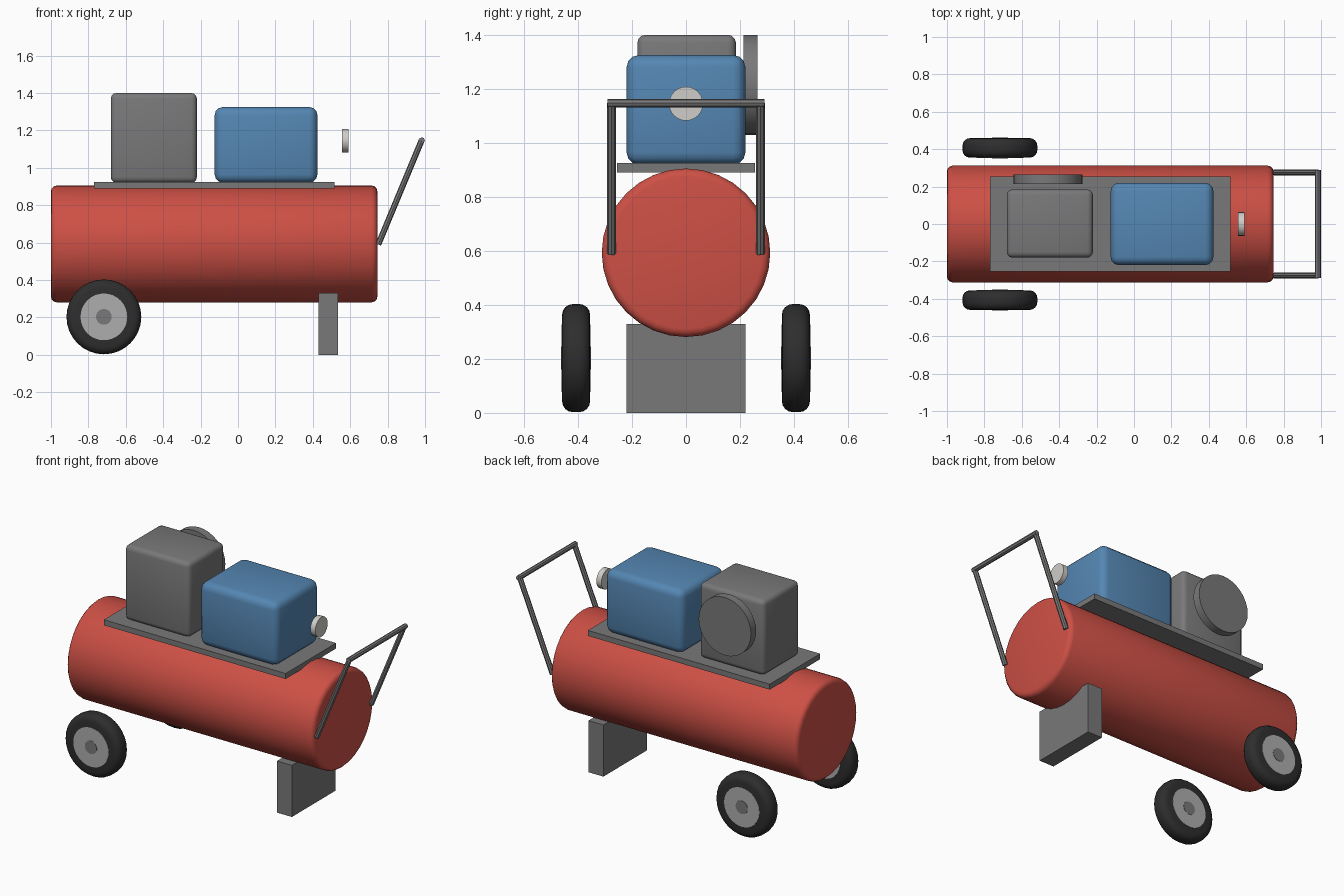
import bpy
import math
from mathutils import Vector

cube = bpy.data.objects.get("Cube")
if cube:
    bpy.data.objects.remove(cube, do_unlink=True)


def material(name, r, g, b):
    m = bpy.data.materials.new(name)
    m.use_nodes = True
    m.diffuse_color = (r, g, b, 1)
    bsdf = next(n for n in m.node_tree.nodes if n.type == 'BSDF_PRINCIPLED')
    bsdf.inputs["Base Color"].default_value = (r, g, b, 1)
    bsdf.inputs["Roughness"].default_value = 0.6
    return m


RED = material("tank red", 0.61, 0.08, 0.06)
BLUE = material("motor blue", 0.09, 0.24, 0.45)
GREY = material("metal grey", 0.19, 0.19, 0.195)
BLACK = material("tyre black", 0.027, 0.027, 0.027)
SILVER = material("hub silver", 0.42, 0.42, 0.43)
PALE = material("gauge pale", 0.62, 0.61, 0.58)


def finish(name, mat, bevel=0, segments=3):
    ob = bpy.context.object
    ob.name = ob.data.name = name
    ob.data.materials.append(mat)
    if bevel:
        mod = ob.modifiers.new("Rounded edges", 'BEVEL')
        mod.width, mod.segments = bevel, segments
        mod.limit_method, mod.angle_limit = 'ANGLE', math.radians(40)
        bpy.ops.object.modifier_apply(modifier=mod.name)
    bpy.ops.object.shade_smooth_by_angle(angle=math.radians(35))
    return ob


def box(name, mat, low, high, bevel=0):
    low, high = Vector(low), Vector(high)
    bpy.ops.mesh.primitive_cube_add(size=1, location=(low + high) / 2)
    bpy.context.object.scale = high - low
    bpy.ops.object.transform_apply(location=False, rotation=False, scale=True)
    return finish(name, mat, bevel)


def rod(name, mat, start, end, radius, sides=32, bevel=0, segments=3):
    start, end = Vector(start), Vector(end)
    axis = end - start
    bpy.ops.mesh.primitive_cylinder_add(vertices=sides, radius=radius, depth=axis.length,
                                        location=(start + end) / 2,
                                        rotation=axis.to_track_quat('Z', 'Y').to_euler())
    return finish(name, mat, bevel, segments)


# Air tank with its mounting plate and front foot
rod("air_tank", RED, (-1, 0, 0.593), (0.745, 0, 0.593), 0.312, 32, 0.03)
box("mounting_plate", GREY, (-0.77, -0.255, 0.89), (0.515, 0.255, 0.925))
box("support_foot", GREY, (0.43, -0.22, 0), (0.535, 0.22, 0.33))

# Pump, flywheel, motor and gauge
box("pump", GREY, (-0.68, -0.18, 0.92), (-0.22, 0.185, 1.4), 0.03)
rod("flywheel", GREY, (-0.46, 0.213, 1.215), (-0.46, 0.265, 1.215), 0.185)
box("motor", BLUE, (-0.125, -0.22, 0.92), (0.425, 0.22, 1.325), 0.045)
rod("gauge", PALE, (0.555, 0, 1.145), (0.59, 0, 1.145), 0.063, 24)

# Wheels, with hubs showing on both faces
for side, s in (("left", 1), ("right", -1)):
    tag = "back" if s > 0 else "front"
    for part, mat, radius, inner, outer, bevel in (
            ("tyre", BLACK, 0.2, 0.355, 0.459, 0.04),
            ("hub", SILVER, 0.125, 0.353, 0.461, 0),
            ("axle_cap", GREY, 0.042, 0.351, 0.463, 0)):
        rod(f"{tag}_{part}", mat, (-0.717, s * inner, 0.203),
            (-0.717, s * outer, 0.203), radius, 32, bevel, 4)

# Push handle
for s, tag in ((1, "back"), (-1, "front")):
    rod(f"{tag}_handle_arm", GREY, (0.75, s * 0.276, 0.59), (0.982, s * 0.276, 1.147), 0.016, 8)
rod("handle_grip", GREY, (0.983, -0.29, 1.147), (0.983, 0.29, 1.147), 0.016, 8)
